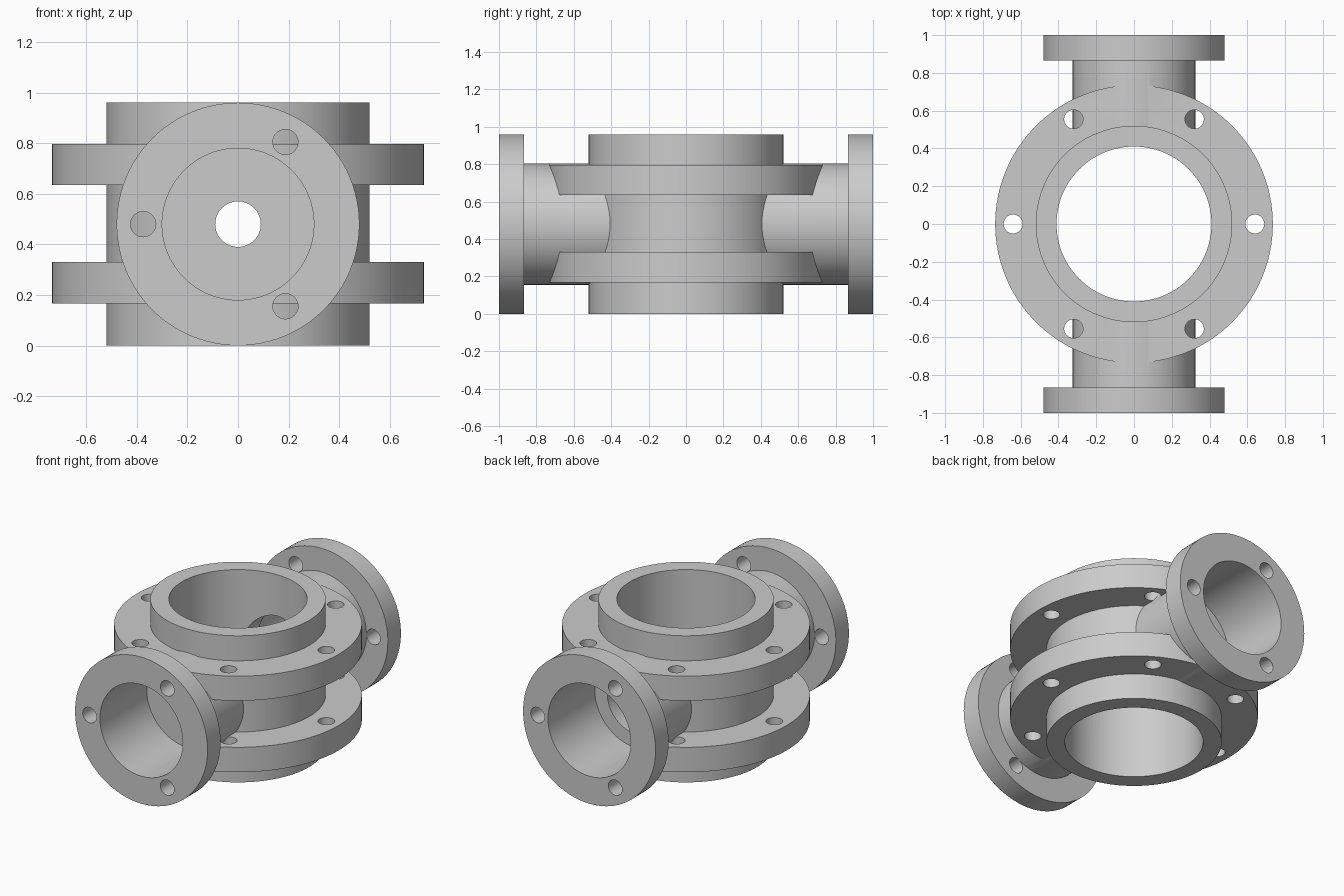
import bpy
import math
from mathutils import Vector

cube = bpy.data.objects.get("Cube")
if cube:
    bpy.data.objects.remove(cube, do_unlink=True)

MID = 0.48          # height of the side pipe axis
TOP = 0.96

metal = bpy.data.materials.new("grey metal")
metal.use_nodes = True
COLOR = (0.6, 0.6, 0.6, 1)
metal.diffuse_color = COLOR
metal.node_tree.nodes["Principled BSDF"].inputs["Base Color"].default_value = COLOR


def rod(name, radius, start, end, sides=96):
    """Cylinder between two points."""
    a, b = Vector(start), Vector(end)
    bpy.ops.mesh.primitive_cylinder_add(vertices=sides, radius=radius,
                                        depth=(b - a).length, location=(a + b) / 2)
    obj = bpy.context.object
    obj.name = name
    obj.rotation_euler = (b - a).to_track_quat('Z', 'Y').to_euler()
    obj.data.materials.append(metal)
    return obj


def combine(target, tool, operation):
    """Boolean one part into another and discard the tool."""
    bpy.context.view_layer.update()
    mod = target.modifiers.new("join", 'BOOLEAN')
    mod.operation = operation
    mod.solver = 'EXACT'
    mod.object = tool
    bpy.context.view_layer.objects.active = target
    bpy.ops.object.modifier_apply(modifier=mod.name)
    bpy.data.objects.remove(tool, do_unlink=True)


# Upright barrel and the side pipe crossing it
body = rod("flanged_body", 0.52, (0, 0, 0), (0, 0, TOP))
pipe = rod("side_pipe", 0.325, (0, -0.93, MID), (0, 0.93, MID))
combine(body, pipe, 'UNION')

# Two horizontal flanges, each with six bolt holes
for low, high in ((0.167, 0.33), (0.635, 0.796)):
    flange = rod("main_flange", 0.735, (0, 0, low), (0, 0, high), 128)
    for i in range(6):
        angle = math.radians(60 * i)
        x, y = 0.64 * math.cos(angle), 0.64 * math.sin(angle)
        hole = rod("bolt_hole", 0.05, (x, y, low - 0.1), (x, y, high + 0.1), 32)
        combine(flange, hole, 'DIFFERENCE')
    combine(body, flange, 'UNION')

# End flanges on the side pipe, each with three bolt holes
for side in (-1, 1):
    flange = rod("end_flange", 0.48, (0, side * 0.865, MID), (0, side, MID))
    for i in range(3):
        angle = math.radians(60 + 120 * i)
        x = -side * 0.375 * math.cos(angle)
        z = MID + 0.375 * math.sin(angle)
        hole = rod("bolt_hole", 0.05, (x, side * 0.8, z), (x, side * 1.1, z), 32)
        combine(flange, hole, 'DIFFERENCE')
    combine(body, flange, 'UNION')

# Main bore, then stepped bores: small port at the front, wide port at the back
combine(body, rod("main_bore", 0.41, (0, 0, -0.1), (0, 0, TOP + 0.1)), 'DIFFERENCE')
for side, port in ((-1, 0.09), (1, 0.21)):
    combine(body, rod("side_bore", 0.3, (0, side * 0.515, MID),
                      (0, side * 1.1, MID)), 'DIFFERENCE')
    combine(body, rod("port", port, (0, side * 0.2, MID),
                      (0, side * 0.7, MID), 64), 'DIFFERENCE')

# Smooth walls with crisp rims
bpy.ops.object.select_all(action='DESELECT')
body.select_set(True)
bpy.context.view_layer.objects.active = body
bpy.ops.object.shade_smooth_by_angle(angle=math.radians(30))
